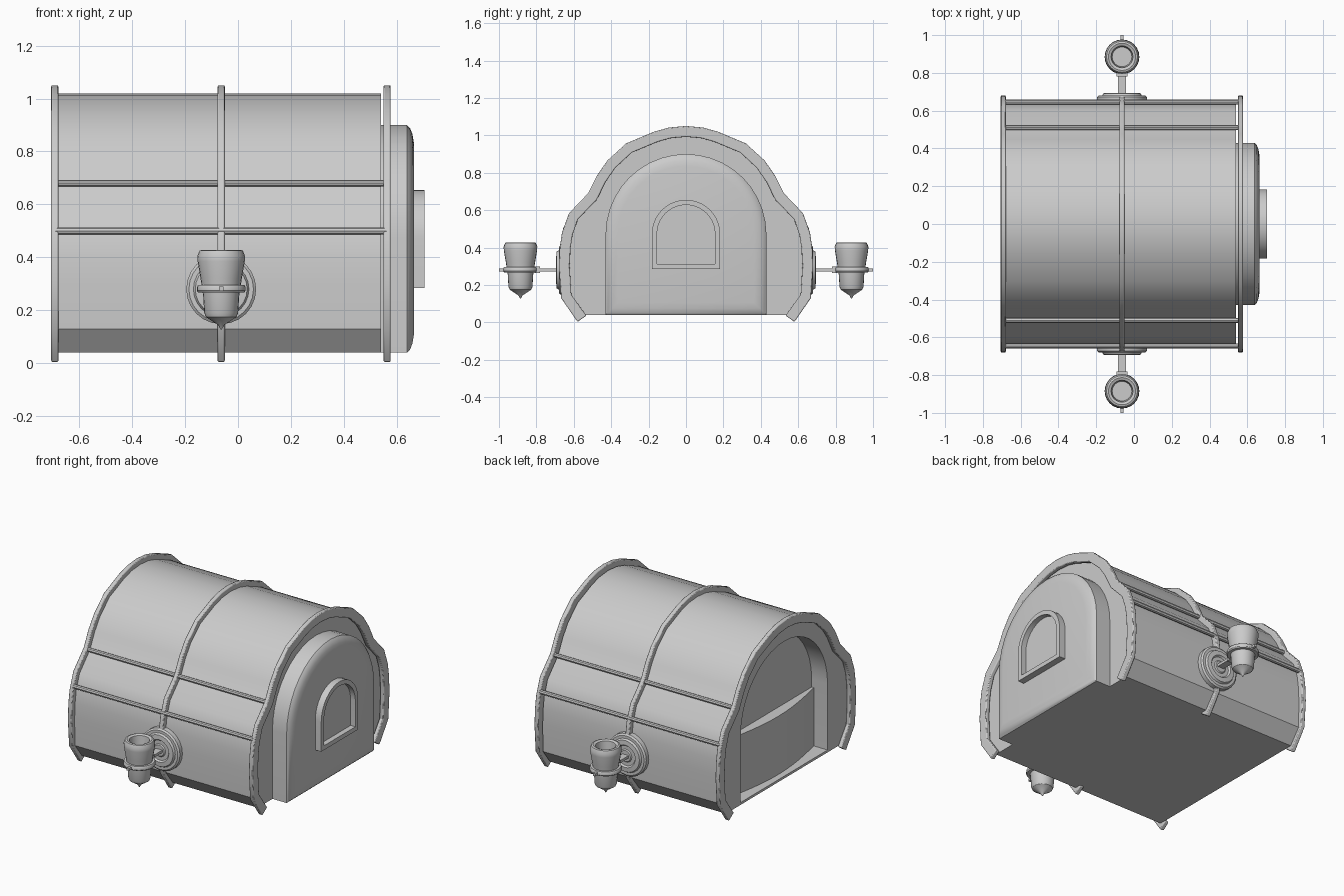
import bpy, bmesh
from math import sin, cos, pi, radians
from mathutils import Vector

if "Cube" in bpy.data.objects:
    bpy.data.objects.remove(bpy.data.objects["Cube"])


def loft(name, loops, cap_start=True, cap_end=True, bevel=0, angle=32):
    """Skin a list of equal-length closed point loops."""
    bm = bmesh.new()
    rings = [[bm.verts.new(p) for p in lp] for lp in loops]
    n = len(rings[0])
    for a, b in zip(rings, rings[1:]):
        for i in range(n):
            j = (i + 1) % n
            bm.faces.new((a[i], a[j], b[j], b[i]))
    if cap_start:
        bm.faces.new(rings[0])
    if cap_end:
        bm.faces.new(rings[-1])
    bmesh.ops.recalc_face_normals(bm, faces=bm.faces)
    me = bpy.data.meshes.new(name)
    bm.to_mesh(me)
    bm.free()
    ob = bpy.data.objects.new(name, me)
    bpy.context.collection.objects.link(ob)
    if bevel:
        m = ob.modifiers.new("bevel", "BEVEL")
        m.width, m.segments, m.limit_method = bevel, 2, "ANGLE"
        m.angle_limit = radians(50)
    bpy.ops.object.select_all(action="DESELECT")
    ob.select_set(True)
    bpy.context.view_layer.objects.active = ob
    bpy.ops.object.shade_smooth_by_angle(angle=radians(angle))
    return ob


def at_x(pts, x):
    return [(x, y, z) for y, z in pts]


def prism(name, pts, x0, x1, bevel=0):
    return loft(name, [at_x(pts, x0), at_x(pts, x1)], bevel=bevel)


def box(name, x0, x1, y0, y1, z0, z1):
    return prism(name, [(y0, z0), (y1, z0), (y1, z1), (y0, z1)], x0, x1)


def mirrored(half):
    """Half profile from the ridge down becomes a full left-to-right profile."""
    return [(-y, z) for y, z in reversed(half[1:])] + half


def inset(pts, d):
    """Move an open profile inward by d."""
    out = []
    for i, p in enumerate(pts):
        a, b = Vector(pts[max(i - 1, 0)]), Vector(pts[min(i + 1, len(pts) - 1)])
        t = (b - a).normalized()
        out.append((p[0] + t.y * d, p[1] - t.x * d))
    return out


def arch(w, z0, top, n=20):
    """Round-headed opening outline, from bottom left over to bottom right."""
    return [(-w, z0)] + [(-w * cos(pi * i / n), top - w + w * sin(pi * i / n))
                         for i in range(n + 1)] + [(w, z0)]


# Cross-section of the hoops; the shell sits a little inside it
hoop = mirrored([(0, 1.05), (.09, 1.042), (.17, 1.02), (.32, .957), (.42, .866),
                 (.476, .786), (.524, .69), (.626, .583), (.663, .481),
                 (.675, .40), (.68, .30), (.668, .13), (.58, .003)])
shell = inset(hoop, .032)
shell[0], shell[-1] = (-.575, .04), (.575, .04)
shell[1], shell[-2] = (-.645, .13), (.645, .13)

# Solid covered body and the arched wall around the rear recess
prism("cover_body", shell, -.57, .54)
prism("rear_wall", shell + arch(.43, .04, .9)[::-1], -.68, -.57)
box("rear_sill", -.68, -.57, -.43, .43, .04, .055)

# Bowed lower panel inside the rear recess
bow = [(-.43 + .86 * i / 12, -.585 - .055 * sin(pi * i / 12)) for i in range(13)]
plan = [(x, y) for y, x in bow] + [(-.56, .43), (-.56, -.43)]
loft("rear_ledge", [[(x, y, z) for x, y in plan] for z in (.05, .42)])

# Three hoops
for name, x in (("rear_hoop", -.692), ("middle_hoop", -.0635), ("front_hoop", .563)):
    prism(name, hoop + inset(hoop, .058)[::-1], x - .0135, x + .0135, bevel=.005)

# Long rails on each side
for s in (-1, 1):
    for name, y, z in (("upper_rail", .51, .68), ("lower_rail", .645, .50)):
        ring = [(s * y + .013 * cos(pi * i / 4), z + .013 * sin(pi * i / 4))
                for i in range(8)]
        prism(name, ring, -.69, .56)

# Front door with softened face
loft("front_door", [at_x(arch(.43 - d, .04 + d, .9 - d), x) for d, x in
                    ((0, .53), (0, .638), (.012, .650), (.035, .659), (.065, .664))],
     angle=40)

# Window frame with recessed pane
outer, inner = arch(.183, .285, .655), arch(.155, .312, .628)
loft("door_window", [at_x(outer, .65), at_x(outer, .705),
                     at_x(inner, .705), at_x(inner, .672)])


# Side lamps
CX, CZ, LY = -.0635, .28, .885


def lathe(name, prof, s, upright=True, n=24):
    loops = []
    for r, h in prof:
        c = [(r * cos(2 * pi * i / n), r * sin(2 * pi * i / n)) for i in range(n)]
        loops.append([(CX + a, s * LY + b, h) if upright else (CX + a, s * h, CZ + b)
                      for a, b in c])
    return loft(name, loops)


for s in (-1, 1):
    # Hollow cup with pointed base
    lathe("lamp_cup", [(.002, .128), (.012, .145), (.058, .175), (.064, .19),
                       (.068, .255), (.078, .32), (.089, .385), (.09, .405),
                       (.082, .425), (.072, .428), (.058, .422), (.052, .36)], s)
    # Holding ring
    lathe("lamp_ring", [(.066, .268), (.088, .268), (.092, .274), (.092, .288),
                        (.088, .295), (.066, .295)], s)
    # Stepped wall plate
    lathe("lamp_plate", [(.132, .63), (.132, .672), (.122, .68), (.105, .68),
                         (.098, .692), (.07, .694), (.062, .684), (.04, .684),
                         (.034, .69)], s, upright=False)
    # Arm, clasp and outer pin
    y = sorted
    box("lamp_arm", CX - .022, CX + .022, *y((s * .67, s * .81)), .273, .289)
    box("lamp_clasp", CX - .03, CX + .03, *y((s * .78, s * .81)), .265, .298)
    box("lamp_pin", CX - .008, CX + .008, *y((s * .95, s * 1.0)), .273, .289)
